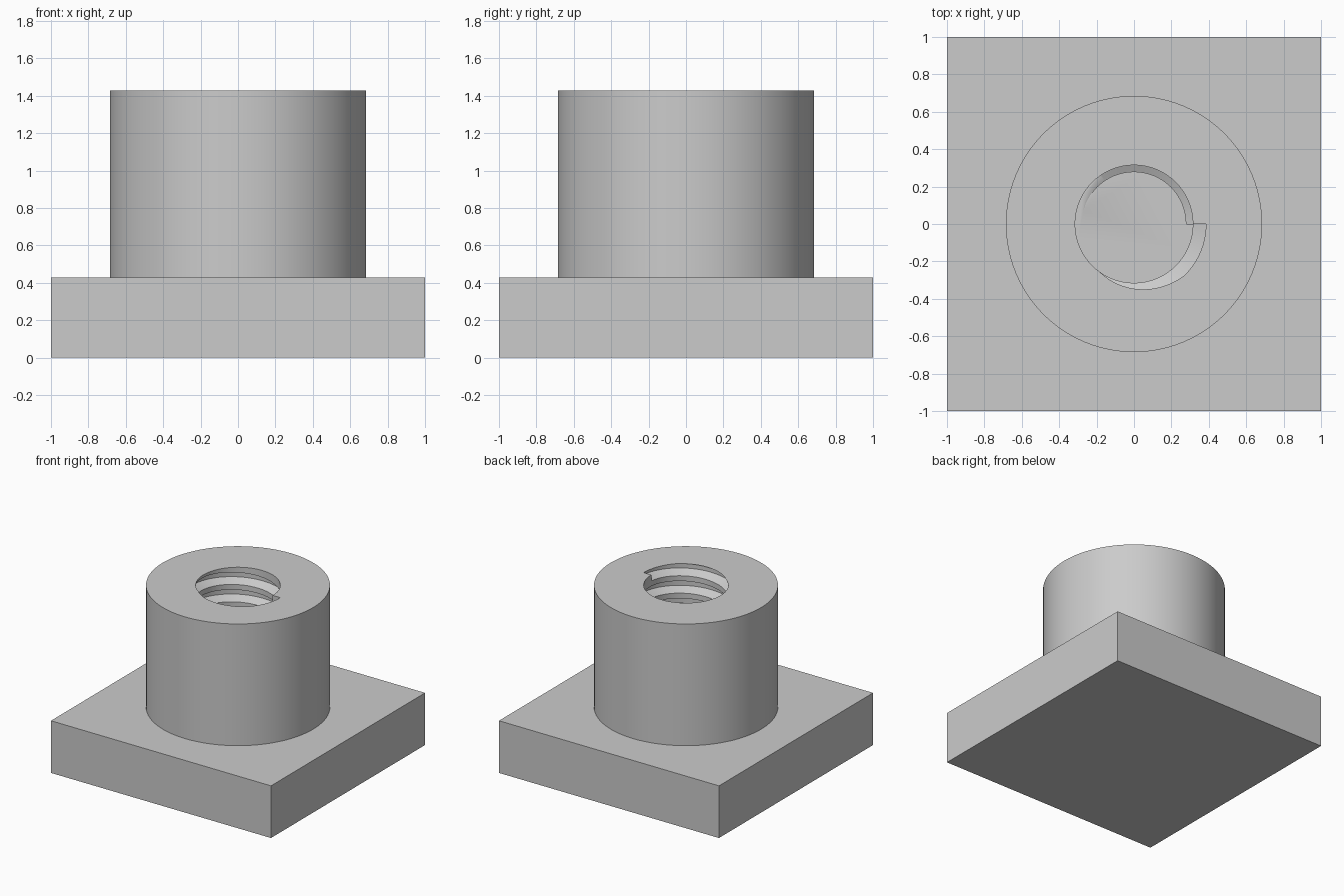
import bpy
import bmesh
from math import cos, sin, tau, radians

if "Cube" in bpy.data.objects:
    bpy.data.objects.remove(bpy.data.objects["Cube"])

BASE_TOP = 3 / 7
TOP = 10 / 7
PITCH = 1 / 7
TURNS = 7
STEPS = 64  # segments per thread turn

grey = bpy.data.materials.new("plain grey")
grey.use_nodes = True
grey.diffuse_color = (0.6, 0.6, 0.6, 1)
grey.node_tree.nodes["Principled BSDF"].inputs["Base Color"].default_value = grey.diffuse_color


def finish(bm, name):
    bmesh.ops.recalc_face_normals(bm, faces=bm.faces)
    mesh = bpy.data.meshes.new(name)
    bm.to_mesh(mesh)
    bm.free()
    mesh.materials.append(grey)
    obj = bpy.data.objects.new(name, mesh)
    bpy.context.collection.objects.link(obj)
    return obj


def cylinder(name, radius, low, high, sides):
    bm = bmesh.new()
    bmesh.ops.create_cone(bm, cap_ends=True, segments=sides, radius1=radius,
                          radius2=radius, depth=high - low)
    bmesh.ops.translate(bm, verts=bm.verts, vec=(0, 0, (low + high) / 2))
    return finish(bm, name)


def thread(name, profile):
    """Sweep a closed (radius, height) profile up a helix."""
    bm = bmesh.new()
    rings = []
    for i in range(TURNS * STEPS + 1):
        turn = i / STEPS
        a = tau * turn
        z = BASE_TOP + PITCH * turn
        rings.append([bm.verts.new((r * cos(a), r * sin(a), z + h)) for r, h in profile])
    for lower, upper in zip(rings, rings[1:]):
        for k in range(len(profile)):
            j = (k + 1) % len(profile)
            bm.faces.new((lower[k], lower[j], upper[j], upper[k]))
    bm.faces.new(rings[0])
    bm.faces.new(rings[-1])
    return finish(bm, name)


def combine(target, tool, operation):
    mod = target.modifiers.new(tool.name, 'BOOLEAN')
    mod.operation = operation
    mod.solver = 'EXACT'
    mod.object = tool
    bpy.context.view_layer.objects.active = target
    bpy.ops.object.modifier_apply(modifier=mod.name)
    bpy.data.objects.remove(tool)


# Square base plate
bm = bmesh.new()
bmesh.ops.create_cube(bm, size=1)
bmesh.ops.scale(bm, verts=bm.verts, vec=(2, 2, BASE_TOP))
bmesh.ops.translate(bm, verts=bm.verts, vec=(0, 0, BASE_TOP / 2))
block = finish(bm, "threaded_block")

# Round boss, bored blind down to the plate, then threaded
combine(block, cylinder("boss", 0.685, 0.2, TOP, 96), 'UNION')
combine(block, cylinder("bore", 0.315, BASE_TOP, TOP + 0.2, STEPS), 'DIFFERENCE')
groove = [(0.28, -0.0655), (0.385, -0.018), (0.385, 0.018), (0.28, 0.0655)]
combine(block, thread("thread_groove", groove), 'DIFFERENCE')

# Smooth walls with crisp edges
bpy.ops.object.select_all(action='DESELECT')
block.select_set(True)
bpy.context.view_layer.objects.active = block
bpy.ops.object.shade_smooth_by_angle(angle=radians(25))
